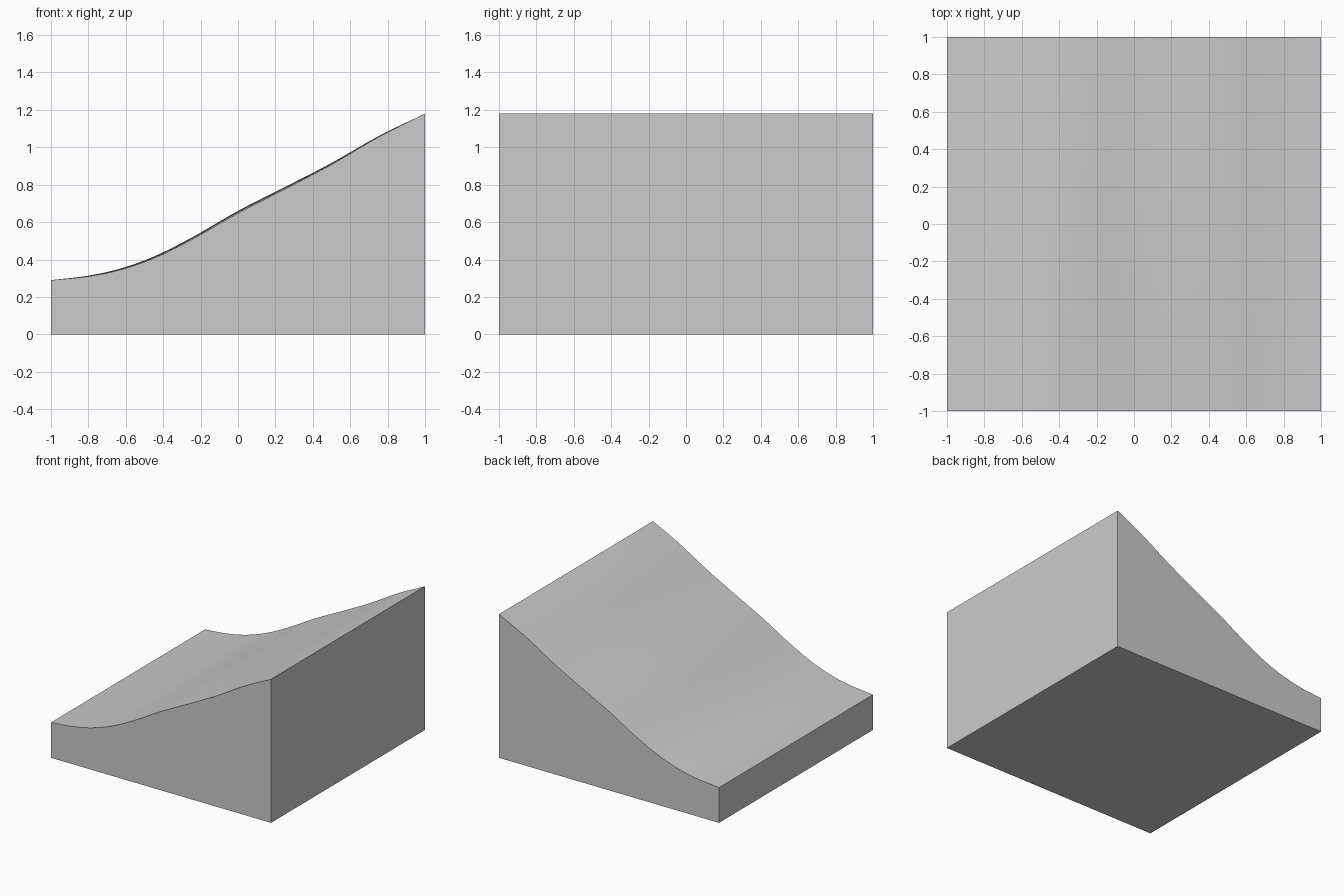
import bpy, bmesh, math

if "Cube" in bpy.data.objects:
    bpy.data.objects.remove(bpy.data.objects["Cube"])

# Height profile along x (low front lip on the left, high edge on the right)
PROFILE = [(-1, .29), (-.8, .31), (-.63, .345), (-.45, .407), (-.25, .505),
           (0, .648), (.3, .802), (.5, .908), (.76, 1.06), (1, 1.18)]
N = 40


def profile(x):
    """Smooth cubic interpolation through the profile points."""
    pts = PROFILE
    i = max(k for k in range(len(pts) - 1) if pts[k][0] <= x + 1e-9)

    def slope(k):
        a, b = pts[max(k - 1, 0)], pts[min(k + 1, len(pts) - 1)]
        return (b[1] - a[1]) / (b[0] - a[0])
    (x0, z0), (x1, z1) = pts[i], pts[i + 1]
    h = x1 - x0
    t = (x - x0) / h
    return ((2*t**3 - 3*t**2 + 1) * z0 + (t**3 - 2*t**2 + t) * h * slope(i)
            + (3*t**2 - 2*t**3) * z1 + (t**3 - t**2) * h * slope(i + 1))


def height(x, y):
    """Profile plus a faint swell across the slope."""
    swell = .012 * math.cos(math.pi * x / 2) * math.cos(math.pi * y / 2)
    return profile(x) + swell


# Sloping ground block: grid surface, extruded skirt and flat base
bm = bmesh.new()
bmesh.ops.create_grid(bm, x_segments=N, y_segments=N, size=1)
for v in bm.verts:
    v.co.z = height(max(-1, min(1, v.co.x)), v.co.y)
for f in bm.faces:
    f.smooth = True
rim = [e for e in bm.edges if e.is_boundary]
skirt = bmesh.ops.extrude_edge_only(bm, edges=rim)["geom"]
for g in skirt:
    if isinstance(g, bmesh.types.BMVert):
        g.co.z = 0
    elif isinstance(g, bmesh.types.BMFace):
        g.smooth = False
base = [e for e in bm.edges if e.is_boundary]
for f in bmesh.ops.contextual_create(bm, geom=base)["faces"]:
    f.smooth = False
bmesh.ops.recalc_face_normals(bm, faces=bm.faces)
for e in rim:
    e.smooth = False

mesh = bpy.data.meshes.new("slope_block")
bm.to_mesh(mesh)
bm.free()
block = bpy.data.objects.new("slope_block", mesh)
bpy.context.collection.objects.link(block)

# Single plain grey
grey = bpy.data.materials.new("light grey")
grey.diffuse_color = (.6, .6, .6, 1)
grey.use_nodes = True
grey.node_tree.nodes["Principled BSDF"].inputs["Base Color"].default_value = grey.diffuse_color
mesh.materials.append(grey)
